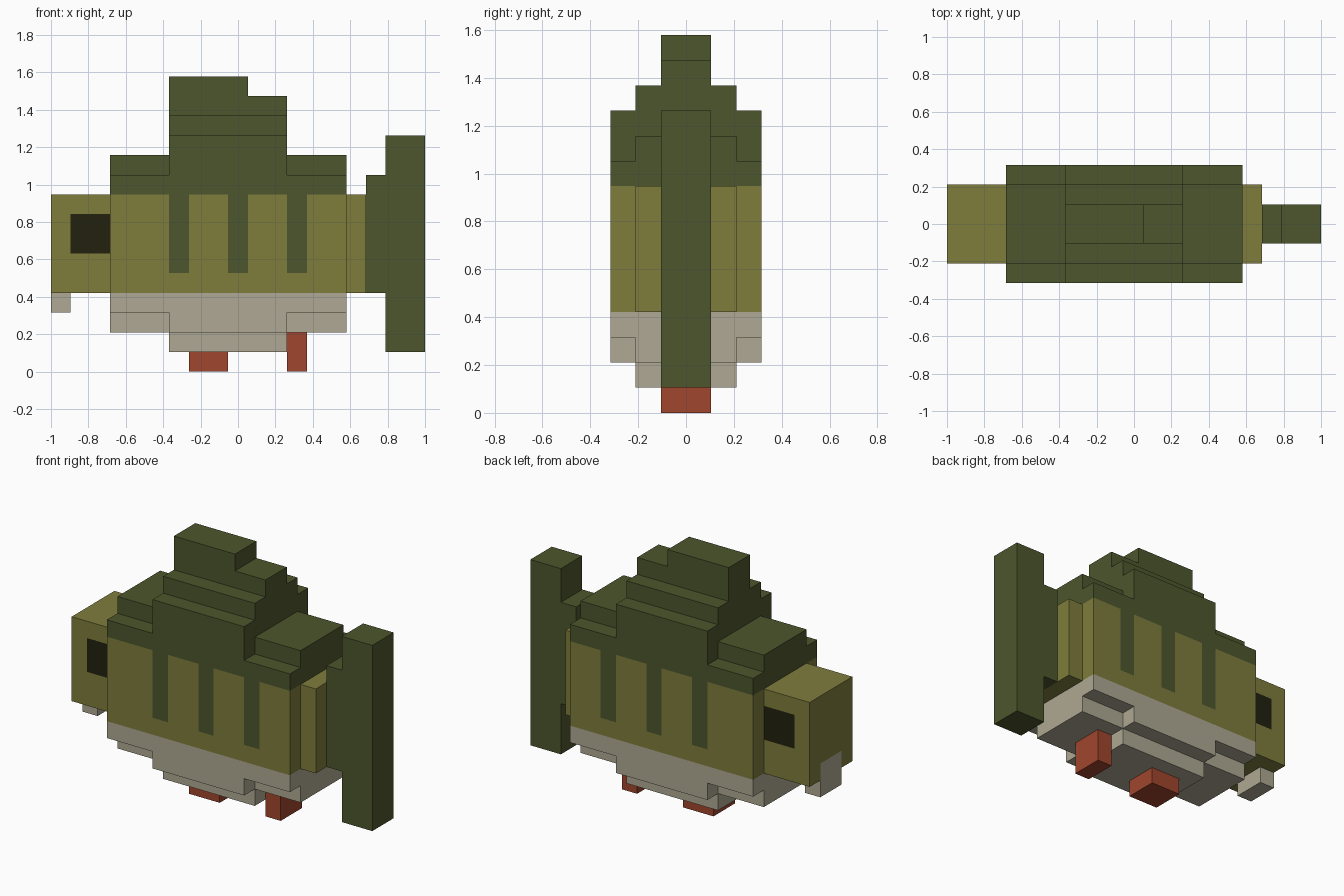
import bpy, bmesh
from mathutils import Vector

if "Cube" in bpy.data.objects:
    bpy.data.objects.remove(bpy.data.objects["Cube"])

U = 2 / 19  # one block


def linear(c):
    c /= 255
    return c / 12.92 if c <= 0.04045 else ((c + 0.055) / 1.055) ** 2.4


def material(name, *rgb):
    m = bpy.data.materials.new(name)
    m.diffuse_color = (*[linear(c) for c in rgb], 1)
    m.use_nodes = True
    m.node_tree.nodes["Principled BSDF"].inputs["Base Color"].default_value = m.diffuse_color
    return m


GREEN = material("dark green", 77, 86, 45)
OLIVE = material("olive", 127, 125, 60)
PALE = material("pale belly", 175, 169, 147)
RED = material("fin red", 160, 70, 45)
BLACK = material("eye black", 34, 33, 14)


def to_world(x, y, z):
    return Vector(((x - 9.5) * U, y * U, z * U))


def prism(name, profile, half, mat, paint=()):
    """Side profile (x, z in blocks) extruded to y = +-half.
    paint: (material, axis, low corner, high corner) areas cut into the faces."""
    bm = bmesh.new()
    face = bm.faces.new([bm.verts.new(to_world(x, -half, z)) for x, z in profile])
    new = bmesh.ops.extrude_face_region(bm, geom=[face])["geom"]
    bmesh.ops.translate(bm, vec=(0, 2 * half * U, 0),
                        verts=[g for g in new if isinstance(g, bmesh.types.BMVert)])
    bmesh.ops.recalc_face_normals(bm, faces=bm.faces)
    mats = [mat]
    # Cut along every painted border
    for _, axis, lo, hi in paint:
        for i in range(3):
            if i == axis:
                continue
            for corner in (lo, hi):
                n = Vector((i == 0, i == 1, i == 2))
                bmesh.ops.bisect_plane(bm, geom=bm.verts[:] + bm.edges[:] + bm.faces[:],
                                       plane_co=to_world(*corner), plane_no=n, dist=1e-5)
    # Colour the faces inside each area
    for pm, axis, lo, hi in paint:
        if pm not in mats:
            mats.append(pm)
        a, b = to_world(*lo), to_world(*hi)
        for f in bm.faces:
            c = f.calc_center_median()
            if abs(f.normal[axis]) > 0.5 and all(a[i] - 1e-4 < c[i] < b[i] + 1e-4 for i in range(3)):
                f.material_index = mats.index(pm)
    if paint:
        bmesh.ops.dissolve_limit(bm, angle_limit=0.01, verts=bm.verts[:],
                                 edges=bm.edges[:], delimit={'MATERIAL'})
    me = bpy.data.meshes.new(name)
    bm.to_mesh(me)
    bm.free()
    for m in mats:
        me.materials.append(m)
    ob = bpy.data.objects.new(name, me)
    bpy.context.collection.objects.link(ob)


def rect(x0, x1, z0, z1):
    return [(x0, z0), (x1, z0), (x1, z1), (x0, z1)]


def step(z, d):  # low shoulders with a taller middle; d = up or down
    return [(3, z), (3, z + d), (6, z + d), (6, z + 3 * d),
            (12, z + 3 * d), (12, z + d), (15, z + d), (15, z)]


def arch(z, d, rise):  # one-block layer lying over the step
    return [(3, z), (3, z + d), (6, z + d), (6, z + d + rise), (12, z + d + rise),
            (12, z + d), (15, z + d), (15, z), (12, z), (12, z + rise), (6, z + rise), (6, z)]


# Flanks with three stripes on both sides
prism("body", rect(3, 15, 4, 9), 3, OLIVE,
      [(GREEN, 1, (x, -3, 5), (x + 1, 3, 9)) for x in (6, 9, 12)])

# Back and dorsal fin
prism("back_lower", step(9, 1), 3, GREEN)
prism("back_upper", arch(10, 1, 2), 2, GREEN)
prism("dorsal_fin", [(6, 13), (6, 15), (10, 15), (10, 14), (12, 14), (12, 13)], 1, GREEN)

# Belly
prism("belly_upper", [(3, 4), (3, 3), (6, 3), (6, 2), (12, 2), (12, 3), (15, 3), (15, 4)], 3, PALE)
prism("belly_lower", arch(3, -1, -1), 2, PALE)

# Head with eyes, mouth patch and chin
prism("head", rect(0, 3, 4, 9), 2, OLIVE,
      [(BLACK, 1, (1, -2, 6), (3, 2, 8)), (PALE, 0, (0, -1, 4), (0, 1, 5))])
prism("chin", rect(0, 1, 3, 4), 1, PALE)

# Tail
prism("tail_base", rect(15, 16, 4, 9), 2, OLIVE)
prism("tail_fin", [(16, 4), (16, 10), (17, 10), (17, 12), (19, 12), (19, 1), (17, 1), (17, 4)], 1, GREEN)

# Lower fins
prism("belly_fin", rect(7, 9, 0, 1), 1, RED)
prism("rear_fin", rect(12, 13, 0, 2), 1, RED)
